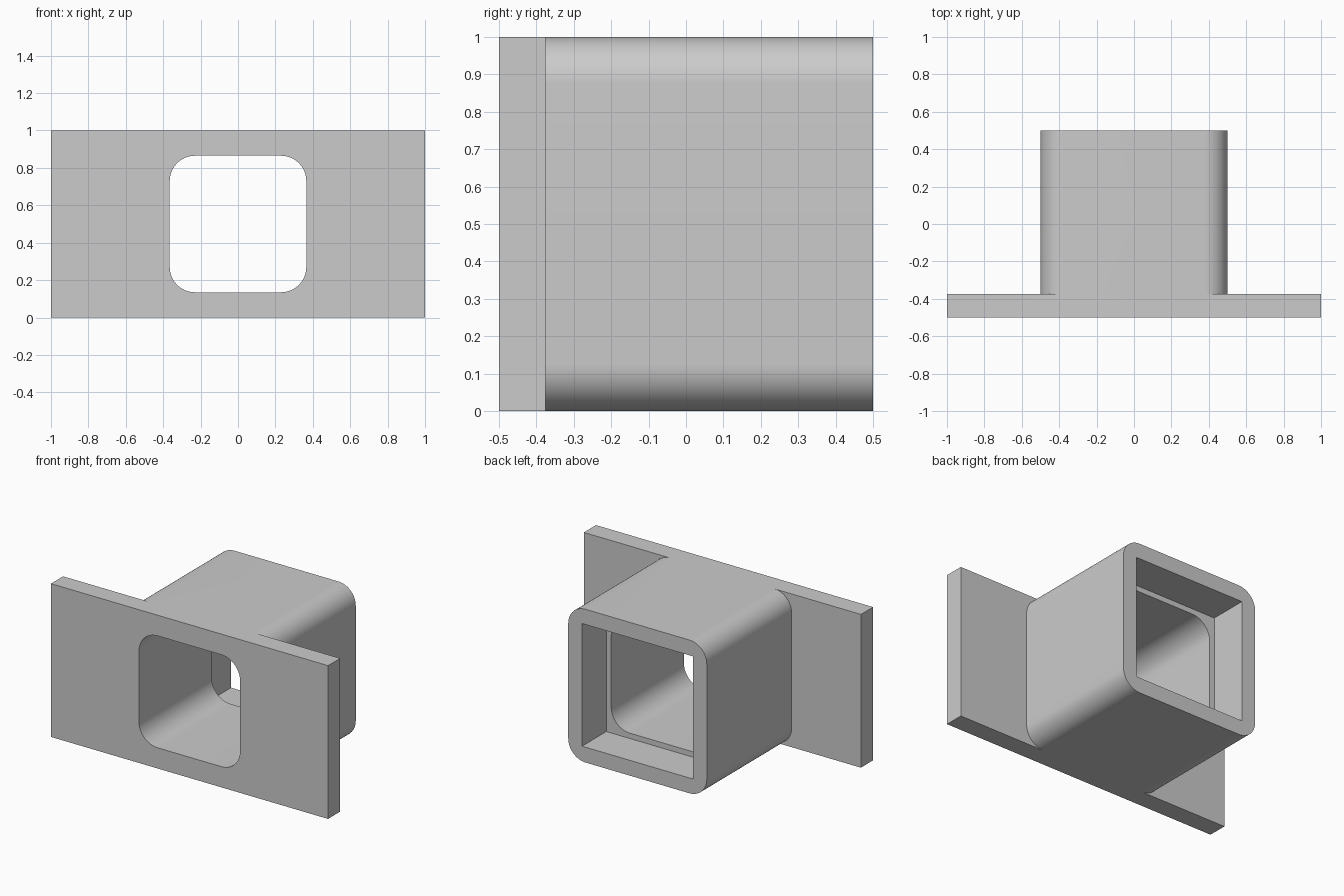
import bpy, bmesh, math

default = bpy.data.objects.get("Cube")
if default:
    bpy.data.objects.remove(default, do_unlink=True)

MID_Z = 0.5

grey = bpy.data.materials.new("plain grey")
grey.use_nodes = True
colour = (0.6, 0.6, 0.6, 1)
grey.diffuse_color = colour
grey.node_tree.nodes["Principled BSDF"].inputs["Base Color"].default_value = colour


def profile(half_x, half_z, radius, steps=16):
    """Rectangle outline in x and z, with optional rounded corners."""
    points = []
    for corner, (sx, sz) in enumerate([(1, 1), (-1, 1), (-1, -1), (1, -1)]):
        for i in range(steps + 1 if radius else 1):
            a = (corner + i / steps) * math.pi / 2
            points.append((sx * (half_x - radius) + radius * math.cos(a),
                           MID_Z + sz * (half_z - radius) + radius * math.sin(a)))
    return points


def prism(name, half_x, half_z, radius, y0, y1):
    """Extrude an outline along y."""
    bm = bmesh.new()
    face = bm.faces.new([bm.verts.new((x, y0, z))
                         for x, z in profile(half_x, half_z, radius)])
    ext = bmesh.ops.extrude_face_region(bm, geom=[face])
    moved = [g for g in ext["geom"] if isinstance(g, bmesh.types.BMVert)]
    bmesh.ops.translate(bm, verts=moved, vec=(0, y1 - y0, 0))
    bmesh.ops.recalc_face_normals(bm, faces=bm.faces)
    mesh = bpy.data.meshes.new(name)
    bm.to_mesh(mesh)
    bm.free()
    mesh.materials.append(grey)
    obj = bpy.data.objects.new(name, mesh)
    bpy.context.collection.objects.link(obj)
    return obj


# Wide flange plate with the sleeve growing out of its back
bracket = prism("flanged_sleeve", 1, 0.5, 0, -0.5, -0.375)
sleeve = prism("sleeve", 0.5, 0.5, 0.125, -0.45, 0.5)
# Rounded through hole, and the square socket at the back end
bore = prism("bore_cutter", 0.365, 0.365, 0.135, -0.7, 0.7)
socket = prism("socket_cutter", 0.4, 0.4, 0, 0.25, 0.7)

for tool, operation in [(sleeve, "UNION"), (bore, "DIFFERENCE"), (socket, "DIFFERENCE")]:
    tool.hide_render = True
    mod = bracket.modifiers.new(tool.name, "BOOLEAN")
    mod.operation = operation
    mod.solver = "EXACT"
    mod.object = tool

# Bake the booleans and drop the helpers
depsgraph = bpy.context.evaluated_depsgraph_get()
baked = bpy.data.meshes.new_from_object(bracket.evaluated_get(depsgraph))
bracket.modifiers.clear()
bracket.data = baked
for tool in (sleeve, bore, socket):
    bpy.data.objects.remove(tool, do_unlink=True)

# Smooth corners, sharp edges
bpy.ops.object.select_all(action="DESELECT")
bracket.select_set(True)
bpy.context.view_layer.objects.active = bracket
bpy.ops.object.shade_smooth_by_angle(angle=math.radians(30))
